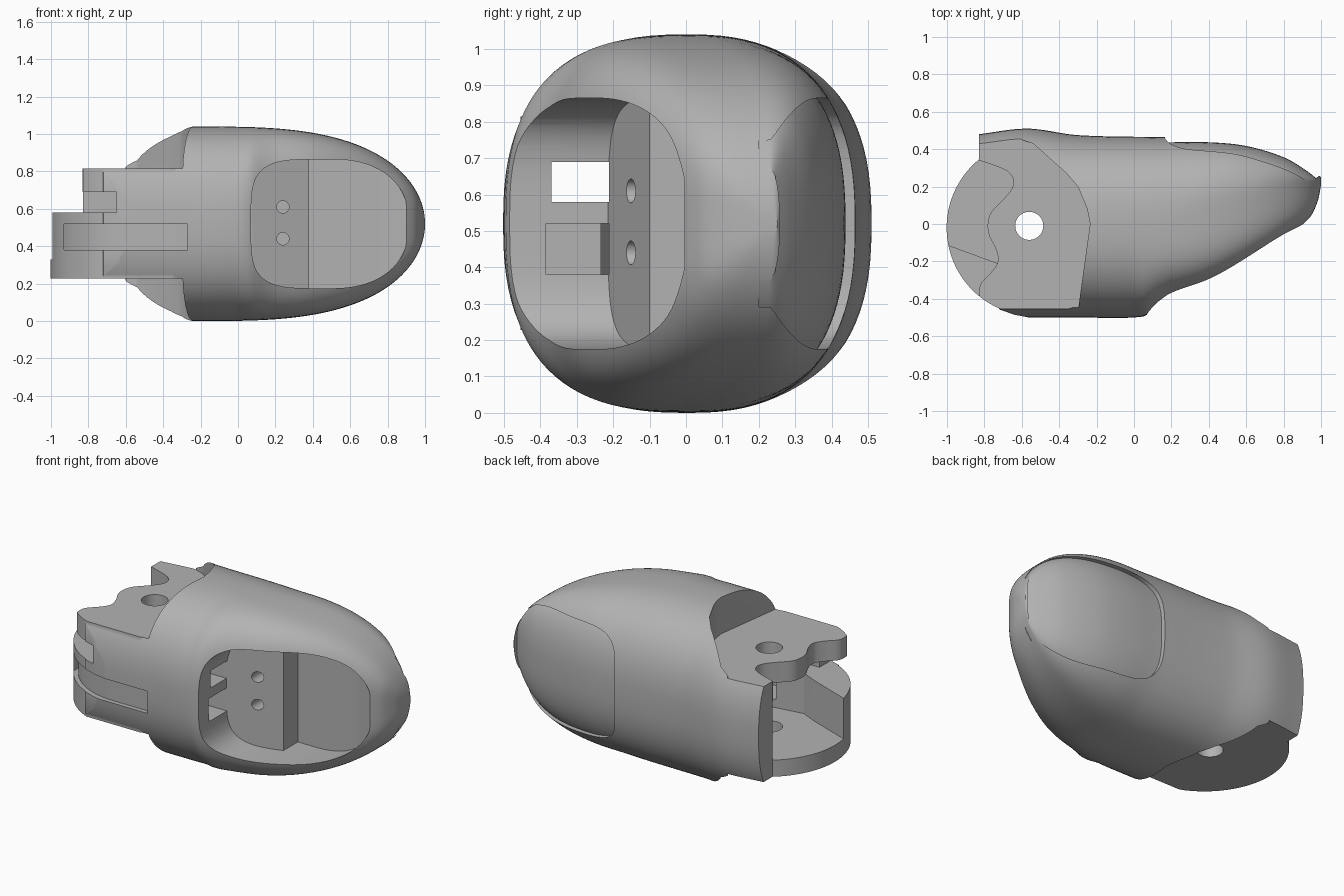
import bpy, bmesh, math
from mathutils import Vector

old = bpy.data.objects.get("Cube")
if old:
    bpy.data.objects.remove(old, do_unlink=True)

grey = bpy.data.materials.new("plain grey")
grey.use_nodes = True
grey.diffuse_color = (0.45, 0.45, 0.45, 1)
grey.node_tree.nodes["Principled BSDF"].inputs["Base Color"].default_value = grey.diffuse_color

MID = 0.52                     # height of the symmetry plane
PIVOT = Vector((-0.53, -0.02))  # centre of the round hinge end


def curve(keys, x):
    """Smooth interpolation through (x, value) pairs."""
    if x <= keys[0][0]:
        return keys[0][1]
    for i in range(len(keys) - 1):
        (x0, a), (x1, b) = keys[i], keys[i + 1]
        if x <= x1:
            p, q = keys[max(i - 1, 0)], keys[min(i + 2, len(keys) - 1)]
            d = x1 - x0
            m0 = (b - p[1]) / (x1 - p[0]) * d
            m1 = (q[1] - a) / (q[0] - x0) * d
            t = (x - x0) / d
            return (a * (2*t**3 - 3*t*t + 1) + m0 * (t**3 - 2*t*t + t)
                    + b * (3*t*t - 2*t**3) + m1 * (t**3 - t*t))
    return keys[-1][1]


def loft(name, rings):
    """Skin a closed solid through rings of equal point count."""
    bm = bmesh.new()
    rows = [[bm.verts.new(p) for p in ring] for ring in rings]
    n = len(rows[0])
    for a, b in zip(rows, rows[1:]):
        for j in range(n):
            k = (j + 1) % n
            bm.faces.new((a[j], a[k], b[k], b[j]))
    bm.faces.new(rows[0])
    bm.faces.new(rows[-1])
    bmesh.ops.recalc_face_normals(bm, faces=bm.faces)
    mesh = bpy.data.meshes.new(name)
    bm.to_mesh(mesh)
    bm.free()
    ob = bpy.data.objects.new(name, mesh)
    bpy.context.collection.objects.link(ob)
    mesh.materials.append(grey)
    return ob


def prism(name, outline, z0, z1):
    return loft(name, [[(x, y, z) for x, y in outline] for z in (z0, z1)])


def box(name, x0, x1, y0, y1, z0, z1):
    return prism(name, [(x0, y0), (x1, y0), (x1, y1), (x0, y1)], z0, z1)


def circle(cx, cy, r, n):
    return [(cx + r * math.cos(math.tau * i / n), cy + r * math.sin(math.tau * i / n)) for i in range(n)]


def combine(target, tool, operation="DIFFERENCE"):
    """Apply a boolean and discard the tool."""
    mod = target.modifiers.new("cut", "BOOLEAN")
    mod.operation, mod.object, mod.solver = operation, tool, "EXACT"
    bpy.ops.object.select_all(action="DESELECT")
    bpy.context.view_layer.objects.active = target
    target.select_set(True)
    bpy.ops.object.modifier_apply(modifier=mod.name)
    bpy.data.objects.remove(tool, do_unlink=True)


# Fingertip envelope: front, back and widest line by x
FRONT = [(-0.83, -0.5), (-0.3, -0.5), (0.05, -0.495), (0.12, -0.45), (0.2, -0.4), (0.4, -0.325),
         (0.6, -0.215), (0.8, -0.08), (0.94, 0.035), (0.985, 0.13), (1, 0.21)]
BACK = [(-0.83, 0.48), (-0.57, 0.51), (-0.3, 0.475), (0.15, 0.465), (0.4, 0.465), (0.6, 0.445),
        (0.8, 0.385), (0.92, 0.315), (1, 0.25)]
CORE = [(-0.3, 0), (0.2, 0.02), (0.4, 0.08), (0.6, 0.14), (0.8, 0.2), (1, 0.235)]
FLATNESS = [(0, 2.5), (0.3, 3.6), (0.6, 4.2), (1, 4.2)]  # front exponent


def envelope(name, inset=0.0, n=96):
    rings = []
    for i in range(73):
        x = -0.83 + 1.829 * math.sin(math.pi / 2 * i / 72)
        u = max(0, (x + 0.2) / 1.2)
        h = MID * math.sqrt(max(1 - u ** 3, 0)) * (1 - inset)
        lo, hi, c = curve(FRONT, x), curve(BACK, x) - inset, curve(CORE, x)
        ring = []
        for j in range(n):
            a = math.tau * j / n
            co, si = math.cos(a), math.sin(a)
            e = 2 / (2.5 if co > 0 else curve(FLATNESS, x))
            k = math.copysign(abs(co) ** e, co)
            ring.append((x, c + k * ((hi - c) if co > 0 else (c - lo)),
                         MID + h * math.copysign(abs(si) ** e, si)))
        rings.append(ring)
    return loft(name, rings)


def oval_cutter(name, x0, x1, half, power, y_in, y_out, grow=0.0):
    """Rounded opening lofted along x; y_in gives the floor depth at each x."""
    rings = []
    c, r = (x0 + x1) / 2, (x1 - x0) / 2 + grow
    for i in range(49):
        t = -math.cos(math.pi * i / 48) * 0.9995
        x = c + r * t
        p = power[0] if t < 0 else power[1]
        h = (half + grow) * (1 - abs(t) ** p) ** (1 / p)
        rings.append([(x, y_in(x), MID - h), (x, y_out, MID - h),
                      (x, y_out, MID + h), (x, y_in(x), MID + h)])
    return loft(name, rings)


body = envelope("fingertip_shell")

# Trim the shell to the rounded hinge outline
trim = [(-1.3, -0.9), (-0.55, -0.9), (-0.55, -0.502), (-0.64, -0.485), (-0.72, -0.457),
        (-0.74, -0.4), (-0.74, 0.3), (-1.3, 0.3)]
combine(body, prism("trim", trim, -0.2, 1.3))

# Flat shoulders above and below the hinge
shoulder = [(-1.3, -0.9), (-0.31, -0.9), (-0.295, -0.43), (-0.235, 0), (-0.25, 0.08), (-0.3, 0.2),
            (-0.36, 0.27), (-0.54, 0.43), (-0.6, 0.45), (-0.68, 0.9), (-1.3, 0.9)]
combine(body, prism("upper_shoulder", shoulder, 0.815, 1.3))
combine(body, prism("lower_shoulder", shoulder, -0.3, 0.228))

# Round hinge end
disc = [(x, min(max(y, -0.455), 0.42)) for x, y in circle(PIVOT.x, PIVOT.y, 0.472, 96) if x < -0.32]
combine(body, prism("hinge", disc, 0.228, 0.815), "UNION")

# Wavy edge of the upper lug
wave = [(0.345, -0.84), (0.29, -0.69), (0.25, -0.65), (0.21, -0.645), (0.17, -0.665), (0.12, -0.71),
        (0.06, -0.765), (0, -0.782), (-0.06, -0.775), (-0.12, -0.745), (-0.17, -0.728),
        (-0.21, -0.73), (-0.26, -0.765), (-0.32, -0.82), (-0.39, -0.825), (-0.6, -0.825)]
edge = [(curve(wave[::-1], y), y) for y in (0.345 - 0.9 * i / 60 for i in range(61))]
combine(body, prism("lug_gap", [(-1.3, 0.345)] + edge + [(-1.3, -0.555)], 0.58, 1.0))

# Hinge pocket between the lugs, leaving the low front wall
pocket = [(-1.3, 0), (-0.73, -0.21), (-0.62, -0.26), (-0.36, -0.22), (-0.29, -0.1), (-0.29, 0.12),
          (-0.4, 0.26), (-0.52, 0.345), (-1.3, 0.345)]
combine(body, prism("hinge_pocket", pocket, 0.33, 0.69))
combine(body, prism("pin_hole", circle(-0.56, -0.01, 0.075, 40), 0, 1))
combine(body, box("front_slot", -1.3, -0.65, -0.9, -0.15, 0.58, 0.69))

# Cable groove wrapping around the front
groove = box("cable_groove", -0.93, -0.27, -0.9, -0.2, 0.38, 0.52)
core = prism("groove_core", circle(PIVOT.x, PIVOT.y, 0.445, 96), 0.3, 0.6)
combine(core, box("core_bar", PIVOT.x, 0, -0.465, 0, 0.3, 0.6), "UNION")
combine(groove, core)
combine(body, groove)

# Pad opening: deep floor near the tip, raised sloped plate near the hinge
opening = oval_cutter("pad_opening", 0.07, 0.915, 0.345, (4.2, 2.3),
                      lambda x: 0.04 - max(0, x - 0.79) * 0.4, -0.9)
combine(opening, prism("plate", [(0, -0.24), (0.08, -0.21), (0.38, -0.1), (0.38, 0.3), (0, 0.3)], 0, 1))
combine(body, opening)

# Cable tunnels and screw holes inside the opening
combine(body, box("upper_tunnel", -0.8, 0.2, -0.37, -0.212, 0.58, 0.69))
combine(body, box("lower_tunnel", -0.45, 0.2, -0.385, -0.212, 0.38, 0.52))
for z in (0.44, 0.61):
    ring = circle(0.24, z, 0.033, 24)
    combine(body, loft("screw_hole", [[(x, y, h) for x, h in ring] for y in (-0.3, -0.05)]))

# Recessed nail on the back
nail_shape = dict(x0=0.165, x1=0.99, half=0.345, power=(4.5, 2.4), y_out=0.9)
combine(body, oval_cutter("nail_recess", y_in=lambda x: 0.2, **nail_shape))
nail = envelope("nail", 0.028)
combine(nail, oval_cutter("nail_outline", y_in=lambda x: 0.18, grow=0.008, **nail_shape), "INTERSECT")

# Soft shading with crisp edges
for ob in (body, nail):
    bpy.ops.object.select_all(action="DESELECT")
    bpy.context.view_layer.objects.active = ob
    ob.select_set(True)
    bpy.ops.object.shade_smooth_by_angle(angle=math.radians(32))
